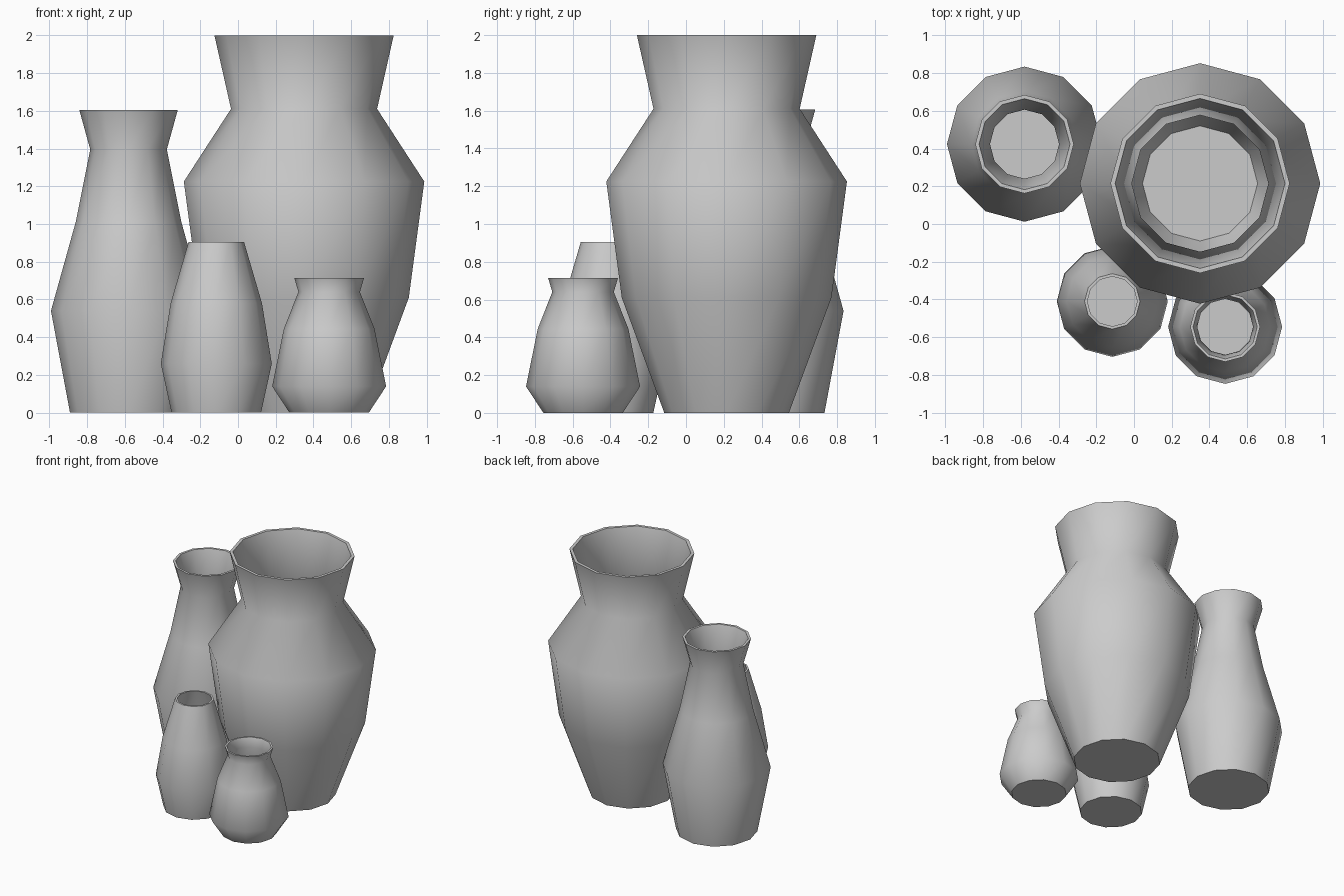
import bpy
import bmesh
from math import cos, sin, tau, radians

SIDES = 12

cube = bpy.data.objects.get("Cube")
if cube:
    bpy.data.objects.remove(cube, do_unlink=True)

# Single clay colour
clay = bpy.data.materials.new("pale grey clay")
clay.use_nodes = True
colour = (0.6, 0.6, 0.6, 1)
clay.diffuse_color = colour
clay.node_tree.nodes["Principled BSDF"].inputs["Base Color"].default_value = colour


def vase(name, x, y, wall, profile):
    """Turn a (radius, height) profile into a hollow vase with a closed floor."""
    inner = [(r - wall, max(z, wall)) for r, z in reversed(profile)]
    bm = bmesh.new()
    rings = []
    for r, z in profile + inner:
        rings.append([bm.verts.new((r * cos(tau * i / SIDES), r * sin(tau * i / SIDES), z))
                      for i in range(SIDES)])
    # Outer wall, rim and inner wall
    for low, high in zip(rings, rings[1:]):
        for i in range(SIDES):
            j = (i + 1) % SIDES
            bm.faces.new((low[i], low[j], high[j], high[i]))
    # Underside and inside floor
    bm.faces.new(rings[0][::-1])
    bm.faces.new(rings[-1])
    mesh = bpy.data.meshes.new(name)
    bm.to_mesh(mesh)
    bm.free()
    mesh.materials.append(clay)
    obj = bpy.data.objects.new(name, mesh)
    obj.location = (x, y, 0)
    bpy.context.collection.objects.link(obj)
    # Smooth body with crisp rim and base
    bpy.ops.object.select_all(action='DESELECT')
    obj.select_set(True)
    bpy.context.view_layer.objects.active = obj
    bpy.ops.object.shade_smooth_by_angle(angle=radians(52))
    return obj


vase("large_urn", 0.35, 0.215, 0.025,
     [(0.33, 0), (0.555, 0.61), (0.637, 1.225), (0.387, 1.61), (0.475, 2)])

vase("tall_vase", -0.58, 0.423, 0.02,
     [(0.31, 0), (0.411, 0.54), (0.28, 1.01), (0.203, 1.395), (0.261, 1.605)])

vase("tapered_vase", -0.115, -0.41, 0.015,
     [(0.237, 0), (0.294, 0.26), (0.242, 0.58), (0.147, 0.905)])

vase("small_jar", 0.483, -0.545, 0.015,
     [(0.21, 0), (0.302, 0.14), (0.24, 0.445), (0.163, 0.64), (0.185, 0.715)])
